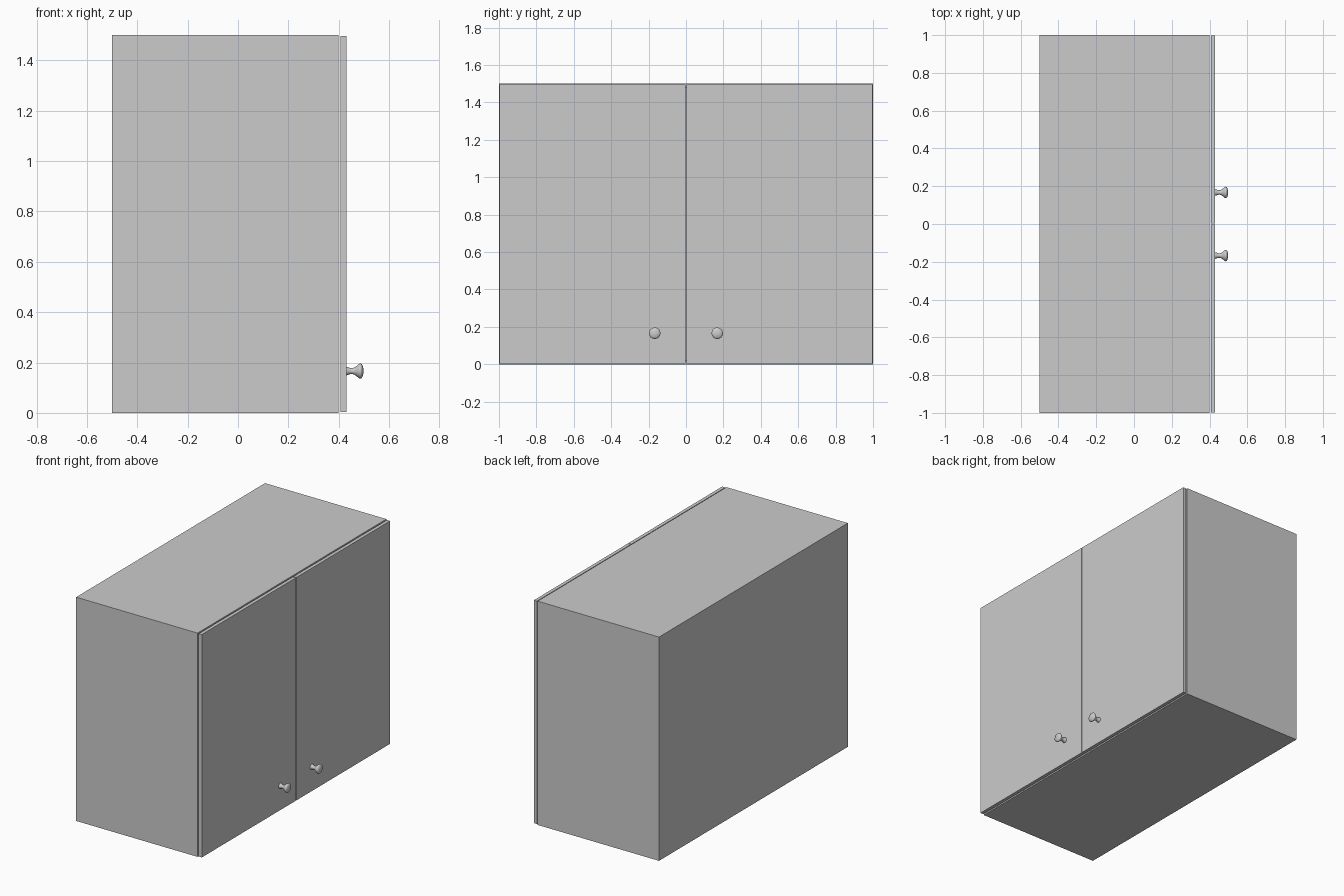
import bpy, bmesh, math

if "Cube" in bpy.data.objects:
    bpy.data.objects.remove(bpy.data.objects["Cube"])


def finish(name, bm, smooth=False):
    bmesh.ops.recalc_face_normals(bm, faces=bm.faces)
    mesh = bpy.data.meshes.new(name)
    bm.to_mesh(mesh)
    bm.free()
    obj = bpy.data.objects.new(name, mesh)
    bpy.context.collection.objects.link(obj)
    if smooth:
        bpy.ops.object.select_all(action='DESELECT')
        obj.select_set(True)
        bpy.context.view_layer.objects.active = obj
        bpy.ops.object.shade_smooth_by_angle(angle=math.radians(40))
    return obj


def box(lo, hi):
    bm = bmesh.new()
    bmesh.ops.create_cube(bm, size=1)
    for v in bm.verts:
        for i in range(3):
            v.co[i] = lo[i] if v.co[i] < 0 else hi[i]
    return bm


# Carcass: open-fronted box, with the interior recessed behind the doors
bm = box((-0.5, -1, 0), (0.4, 1, 1.5))
bm.normal_update()
front = max(bm.faces, key=lambda f: f.calc_center_median().x)
bmesh.ops.inset_individual(bm, faces=[front], thickness=0.03)
inner = bmesh.ops.extrude_discrete_faces(bm, faces=[front])['faces']
for v in inner[0].verts:
    v.co.x = -0.47
finish("cabinet_carcass", bm)

# Knob profile: (distance along x, radius)
KNOB = [(0.429, 0.0175), (0.434, 0.0165), (0.442, 0.0132), (0.450, 0.0115),
        (0.457, 0.0125), (0.464, 0.0155), (0.472, 0.0215), (0.479, 0.0275),
        (0.483, 0.0300), (0.487, 0.0305), (0.491, 0.0280), (0.495, 0.0210),
        (0.4975, 0.0110), (0.498, 0.0)]


def knob(name, y, z):
    bm = bmesh.new()
    verts = [bm.verts.new((x, r, 0)) for x, r in [(KNOB[0][0], 0)] + KNOB]
    edges = [bm.edges.new(p) for p in zip(verts, verts[1:])]
    bmesh.ops.spin(bm, geom=verts + edges, axis=(1, 0, 0), cent=(0, 0, 0),
                   angle=math.tau, steps=32)
    bmesh.ops.remove_doubles(bm, verts=bm.verts, dist=1e-5)
    bmesh.ops.translate(bm, verts=bm.verts, vec=(0, y, z))
    return finish(name, bm, smooth=True)


# Pair of doors with a thin reveal all round, one knob each
for label, s in (("left", -1), ("right", 1)):
    y0, y1 = sorted((s * 0.003, s * 0.997))
    finish(f"{label}_door", box((0.407, y0, 0.003), (0.43, y1, 1.497)))
    knob(f"{label}_knob", s * 0.167, 0.166)
